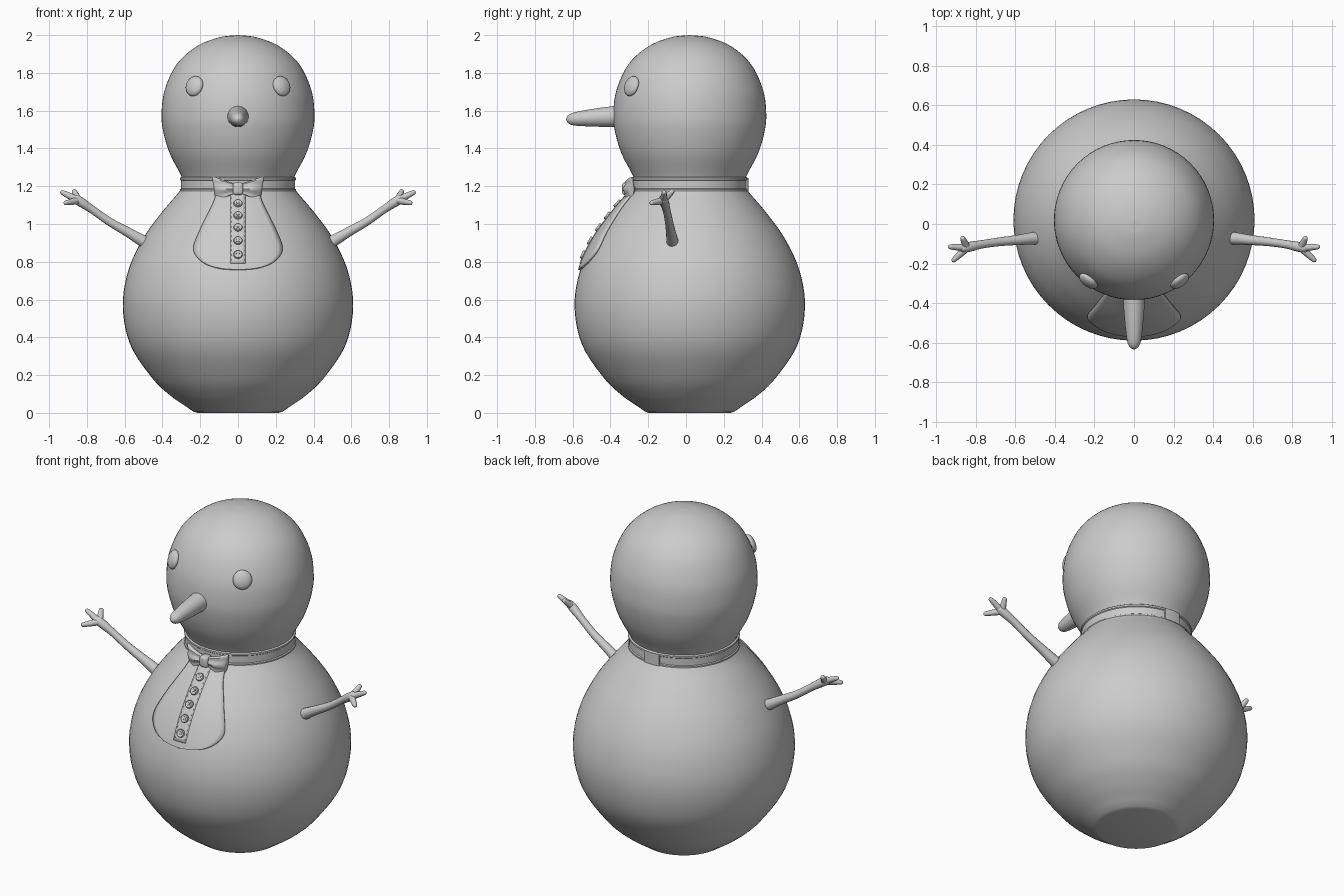
import bpy, bmesh, math
from mathutils import Vector, Matrix

if "Cube" in bpy.data.objects:
    bpy.data.objects.remove(bpy.data.objects["Cube"])

grey = bpy.data.materials.new("plain grey")
grey.use_nodes = True
grey.diffuse_color = (0.6, 0.6, 0.6, 1)
grey.node_tree.nodes["Principled BSDF"].inputs["Base Color"].default_value = (0.6, 0.6, 0.6, 1)
AXIS_Y = 0.02  # depth of the body's turning axis


def finish(name, bm, angle=40):
    bmesh.ops.recalc_face_normals(bm, faces=bm.faces)
    mesh = bpy.data.meshes.new(name)
    bm.to_mesh(mesh)
    bm.free()
    mesh.materials.append(grey)
    obj = bpy.data.objects.new(name, mesh)
    bpy.context.collection.objects.link(obj)
    bpy.ops.object.select_all(action="DESELECT")
    obj.select_set(True)
    bpy.context.view_layer.objects.active = obj
    bpy.ops.object.shade_smooth_by_angle(angle=math.radians(angle))
    return obj


def smooth_path(points, steps=5):
    """Catmull-Rom curve through the points."""
    p = [Vector(q) for q in points]
    p = [2 * p[0] - p[1]] + p + [2 * p[-1] - p[-2]]
    out = []
    for a, b, c, d in zip(p, p[1:], p[2:], p[3:]):
        for i in range(steps):
            t = i / steps
            out.append(0.5 * (2 * b + (c - a) * t + (2 * a - 5 * b + 4 * c - d) * t * t
                              + (3 * b - a - 3 * c + d) * t ** 3))
    return out + [p[-2]]


def loft(bm, rings, closed=False, caps=True):
    rows = [[bm.verts.new(v) for v in ring] for ring in rings]
    pairs = list(zip(rows, rows[1:])) + ([(rows[-1], rows[0])] if closed else [])
    for a, b in pairs:
        for i in range(len(a)):
            j = (i + 1) % len(a)
            bm.faces.new((a[i], a[j], b[j], b[i]))
    if caps and not closed:
        bm.faces.new(rows[0])
        bm.faces.new(rows[-1])


def lathe(name, profile, closed=False, sides=64):
    bm = bmesh.new()
    turns = [math.tau * i / sides for i in range(sides)]
    loft(bm, [[(r * math.cos(t), AXIS_Y + r * math.sin(t), z) for t in turns]
              for r, z in profile], closed)
    return finish(name, bm)


def tube(bm, points, sides=14):
    """Tapered limb; each point is x, y, z, radius."""
    path = smooth_path([Vector(p) for p in points])
    rings = []
    for i, p in enumerate(path):
        ahead = path[min(i + 1, len(path) - 1)].xyz - path[max(i - 1, 0)].xyz
        turn = ahead.to_track_quat("Z", "Y")
        r = max(p.w, 0.002)
        rings.append([p.xyz + turn @ Vector((r * math.cos(math.tau * k / sides),
                                             r * math.sin(math.tau * k / sides), 0))
                      for k in range(sides)])
    loft(bm, rings)


# Body and head
body_curve = smooth_path([(0.27, 0.03), (0.36, 0.093), (0.455, 0.185), (0.57, 0.36), (0.61, 0.56),
                          (0.582, 0.75), (0.505, 0.92), (0.405, 1.06), (0.32, 1.16), (0.285, 1.21)])
lathe("body", [(0.215, 0), (0.235, 0.006)] + [tuple(p) for p in body_curve])
head_curve = smooth_path([(0.275, 1.19), (0.303, 1.26), (0.36, 1.37), (0.394, 1.48), (0.405, 1.58),
                          (0.388, 1.71), (0.325, 1.845), (0.22, 1.94), (0.1, 1.988), (0.002, 2.0)])
lathe("head", head_curve)


def front_point(x, z, lift=0.0):
    """Point on the front of the body, raised by lift."""
    for a, b in zip(body_curve, body_curve[1:]):
        if a.y <= z <= b.y:
            r = a.x + (b.x - a.x) * (z - a.y) / (b.y - a.y) + lift
            return Vector((x, AXIS_Y - math.sqrt(r * r - x * x), z))


def front_turn(z):
    """Rotation taking z to the body's outward normal on the front centre line."""
    up = front_point(0, z + 0.02) - front_point(0, z - 0.02)
    return up.cross(Vector((-1, 0, 0))).to_track_quat("Z", "Y").to_matrix().to_4x4()


# Collar band with thin raised edges, and its overlap tab at the back
lathe("collar", [(0.27, 1.17), (0.303, 1.17), (0.308, 1.175), (0.308, 1.183), (0.302, 1.187),
                 (0.302, 1.23), (0.307, 1.234), (0.307, 1.244), (0.302, 1.248), (0.27, 1.248)], True)
bm = bmesh.new()
loft(bm, [[((r * math.sin(t)), AXIS_Y + r * math.cos(t), z)
           for r, z in ((0.29, 1.174), (0.312, 1.174), (0.312, 1.244), (0.29, 1.244))]
          for t in [i * 0.04 for i in range(-4, 5)]])
finish("collar_tab", bm)


def front_panel(name, outline, lift, columns=16):
    """Sheet that follows the body front; outline lists half width and height."""
    bm = bmesh.new()
    rows = [[bm.verts.new(front_point(w * (2 * i / columns - 1), z, lift))
             for i in range(columns + 1)] for w, z in outline]
    for a, b in zip(rows, rows[1:]):
        for i in range(columns):
            bm.faces.new((a[i], a[i + 1], b[i + 1], b[i]))
    obj = finish(name, bm)
    solid = obj.modifiers.new("thickness", "SOLIDIFY")
    solid.thickness = 0.012
    solid.offset = 0


# Shirt front and its button strip
front_panel("shirt_front", smooth_path([(0.01, 0.757), (0.1, 0.765), (0.175, 0.79), (0.222, 0.83),
                                        (0.234, 0.875), (0.212, 0.94), (0.17, 1.03), (0.13, 1.11),
                                        (0.105, 1.19)]), 0.006)
front_panel("button_strip", [(0.04, 0.79 + i * 0.02) for i in range(20)], 0.009, 4)

# Buttons with a raised rim and crossed thread
bm = bmesh.new()
for z in (1.106, 1.042, 0.979, 0.91, 0.836):
    place = Matrix.Translation(front_point(0, z, 0.014)) @ front_turn(z)
    rings = [[place @ Vector((r * math.cos(math.tau * k / 20), r * math.sin(math.tau * k / 20), h))
              for k in range(20)]
             for r, h in ((0.022, -0.004), (0.024, 0.006), (0.021, 0.012), (0.016, 0.008))]
    loft(bm, rings)
    for angle in (45, 135):
        bmesh.ops.create_cube(bm, size=1, matrix=place @ Matrix.Rotation(math.radians(angle), 4, "Z")
                              @ Matrix.Translation((0, 0, 0.008)) @ Matrix.Diagonal((0.024, 0.005, 0.006, 1)))
finish("buttons", bm)

# Stitches along the button strip
bm = bmesh.new()
for side in (-1, 1):
    for i in range(14):
        z = 0.81 + i * 0.025
        bmesh.ops.create_cube(bm, size=1, matrix=Matrix.Translation(front_point(side * 0.033, z, 0.015))
                              @ front_turn(z) @ Matrix.Diagonal((0.003, 0.009, 0.004, 1)))
finish("stitches", bm)

# Bow tie: pleated wings and a rounded knot
bm = bmesh.new()
for side in (-1, 1):
    rings = []
    # x, top, bottom, depth, y of each section
    for x, top, low, thick, y in smooth_path([(0.01, 1.212, 1.162, 0.012, -0.305),
                                              (0.04, 1.222, 1.15, 0.02, -0.31),
                                              (0.08, 1.236, 1.132, 0.023, -0.305),
                                              (0.118, 1.25, 1.118, 0.017, -0.29),
                                              (0.128, 1.247, 1.124, 0.008, -0.285)], 4):
        ring = []
        for k in range(32):
            t = math.tau * k / 32
            fold = 1 + 0.22 * math.cos(6 * t)
            ring.append((side * (x + 0.01 * math.sin(t) * x / 0.13), y - thick * fold * math.cos(t),
                         (top + low) / 2 + (top - low) / 2 * math.sin(t)))
        rings.append(ring)
    loft(bm, rings)
finish("bow_wings", bm)
bm = bmesh.new()
bmesh.ops.create_cube(bm, size=1, matrix=Matrix.Translation((0, -0.31, 1.187))
                      @ Matrix.Diagonal((0.054, 0.056, 0.066, 1)))
bmesh.ops.bevel(bm, geom=bm.edges[:], offset=0.014, segments=3, affect="EDGES", profile=0.5)
finish("bow_knot", bm, 60)

# Eyes: flattened balls lying on the head
for name, side in (("left_eye", 1), ("right_eye", -1)):
    bm = bmesh.new()
    normal = Vector((side * 0.23, -0.305, 0.12))
    bmesh.ops.create_uvsphere(bm, u_segments=28, v_segments=16, radius=1,
                              matrix=Matrix.Translation((side * 0.231, -0.288, 1.73))
                              @ normal.to_track_quat("Z", "Y").to_matrix().to_4x4()
                              @ Matrix.Diagonal((0.053, 0.055, 0.026, 1)))
    finish(name, bm, 180)

# Nose: blunt cone
bm = bmesh.new()
tube(bm, [(0, -0.33, 1.57, 0.057), (0, -0.39, 1.568, 0.055), (0, -0.5, 1.562, 0.046),
          (0, -0.59, 1.556, 0.035), (0, -0.622, 1.555, 0.022), (0, -0.635, 1.555, 0.002)], 28)
finish("nose", bm, 60)

# Arms: tapered branch with three short fingers
for name, side in (("left_arm", 1), ("right_arm", -1)):
    bm = bmesh.new()
    tube(bm, [(0.42, -0.07, 0.865, 0.034), (0.5, -0.072, 0.908, 0.032), (0.58, -0.08, 0.955, 0.026),
              (0.68, -0.09, 1.012, 0.022), (0.77, -0.103, 1.075, 0.021),
              (0.83, -0.115, 1.115, 0.025), (0.865, -0.122, 1.135, 0.022), (0.885, -0.125, 1.143, 0.004)])
    for tip in ((0.92, -0.19, 1.11), (0.94, -0.115, 1.172), (0.87, -0.065, 1.18)):
        root, end = Vector((0.845, -0.12, 1.125)), Vector(tip)
        tube(bm, [(*root.lerp(end, f), r) for f, r in
                  ((0, 0.02), (0.45, 0.017), (0.85, 0.013), (0.96, 0.009), (1, 0.002))], 12)
    bmesh.ops.scale(bm, vec=(side, 1, 1), verts=bm.verts)
    finish(name, bm, 60)
